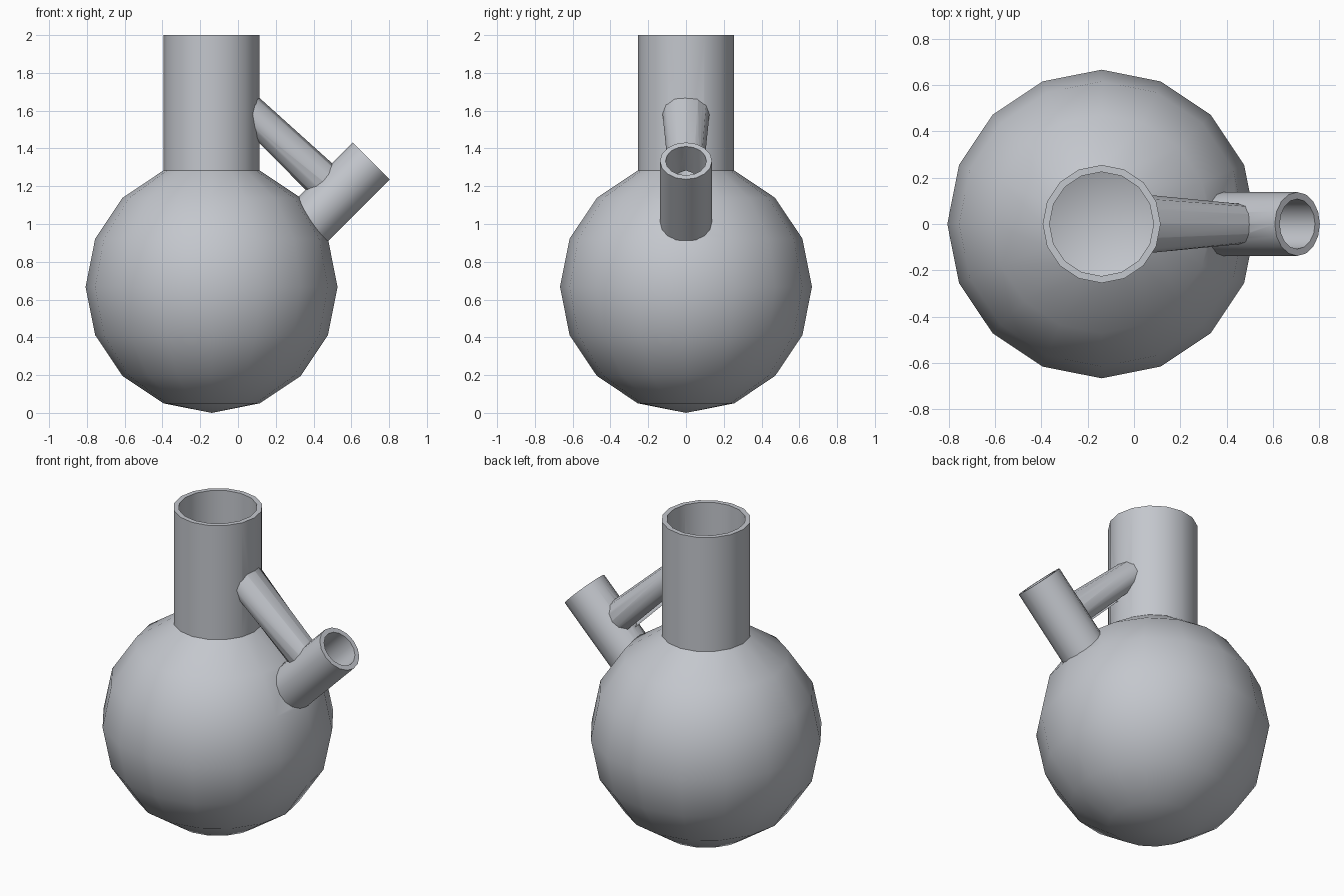
import bpy, bmesh
from math import sin, cos, pi, radians, sqrt
from mathutils import Matrix, Vector

cube = bpy.data.objects.get("Cube")
if cube:
    bpy.data.objects.remove(cube, do_unlink=True)

glass = bpy.data.materials.new("pale grey glass")
glass.use_nodes = True
GREY = (0.55, 0.57, 0.61, 1)
glass.diffuse_color = GREY
glass.node_tree.nodes["Principled BSDF"].inputs["Base Color"].default_value = GREY

CENTRE = Vector((-0.14, 0, 0.667))   # middle of the bulb
BULB, NECK, SPOUT, WALL = 0.667, 0.255, 0.138, 0.03


def loft(name, rings):
    """Closed solid skinned through rings of equal point count."""
    bm = bmesh.new()
    loops = [[bm.verts.new(p) for p in ring] for ring in rings]
    n = len(loops[0])
    for a, b in zip(loops, loops[1:]):
        for i in range(n):
            j = (i + 1) % n
            bm.faces.new((a[i], a[j], b[j], b[i]))
    bm.faces.new(loops[0])
    bm.faces.new(loops[-1])
    bmesh.ops.remove_doubles(bm, verts=bm.verts, dist=1e-5)
    bmesh.ops.recalc_face_normals(bm, faces=bm.faces)
    mesh = bpy.data.meshes.new(name)
    bm.to_mesh(mesh)
    bm.free()
    mesh.materials.append(glass)
    obj = bpy.data.objects.new(name, mesh)
    bpy.context.collection.objects.link(obj)
    return obj


def turned(name, profile, place, sides=16):
    """Solid of revolution from (radius, height) pairs."""
    turn = [2 * pi * i / sides for i in range(sides)]
    return loft(name, [[place @ Vector((r * cos(a), r * sin(a), z)) for a in turn]
                       for r, z in profile])


def flask(name, inset, top):
    """Round bulb running up into a straight neck."""
    r, neck = BULB - inset, NECK - inset
    profile = [(r * sin(k * pi / 8), -r * cos(k * pi / 8)) for k in range(7)]
    profile += [(neck, sqrt(r * r - neck * neck)), (neck, top - CENTRE.z)]
    return turned(name, profile, Matrix.Translation(CENTRE))


def spout(name, inset, start, end):
    """Slanted side tube, measured along its axis from the mouth."""
    place = Matrix.Translation((0.706, 0, 1.334)) @ Matrix.Rotation(radians(45), 4, "Y")
    return turned(name, [(SPOUT - inset, start), (SPOUT - inset, end)], place)


def arm(name, scale, start, end, sides=12):
    """Tapered bridge from an upright ring on the neck to a slanted one on the spout."""
    def ring(t):
        points = []
        for i in range(sides):
            c, s = scale * cos(2 * pi * i / sides), scale * sin(2 * pi * i / sides)
            upper = Vector((0.1, 0.122 * s, 1.56 + 0.12 * c))
            lower = Vector((0.43 + 0.07 * c, 0.09 * s, 1.25 + 0.07 * c))
            points.append(upper.lerp(lower, t))
        return points
    return loft(name, [ring(start), ring(end)])


# Outer solids, with ends hidden in the neighbouring walls
parts = [flask("flask_body", 0, 2),
         spout("side_spout", 0, -0.49, 0),
         arm("bridge_arm", 1, -0.12, 1.2)]

# Bores that hollow every part
bores = [flask("body_bore", WALL, 2.1),
         spout("spout_bore", WALL, -0.57, 0.1),
         arm("arm_bore", 0.75, -0.3, 1.4)]

for part in parts:
    bpy.ops.object.select_all(action="DESELECT")
    part.select_set(True)
    bpy.context.view_layer.objects.active = part
    for bore in bores:
        cut = part.modifiers.new("hollow", "BOOLEAN")
        cut.operation, cut.solver, cut.object = "DIFFERENCE", "EXACT", bore
        bpy.ops.object.modifier_apply(modifier=cut.name)
    bpy.ops.object.shade_smooth_by_angle(angle=radians(35))

for bore in bores:
    bpy.data.objects.remove(bore, do_unlink=True)
